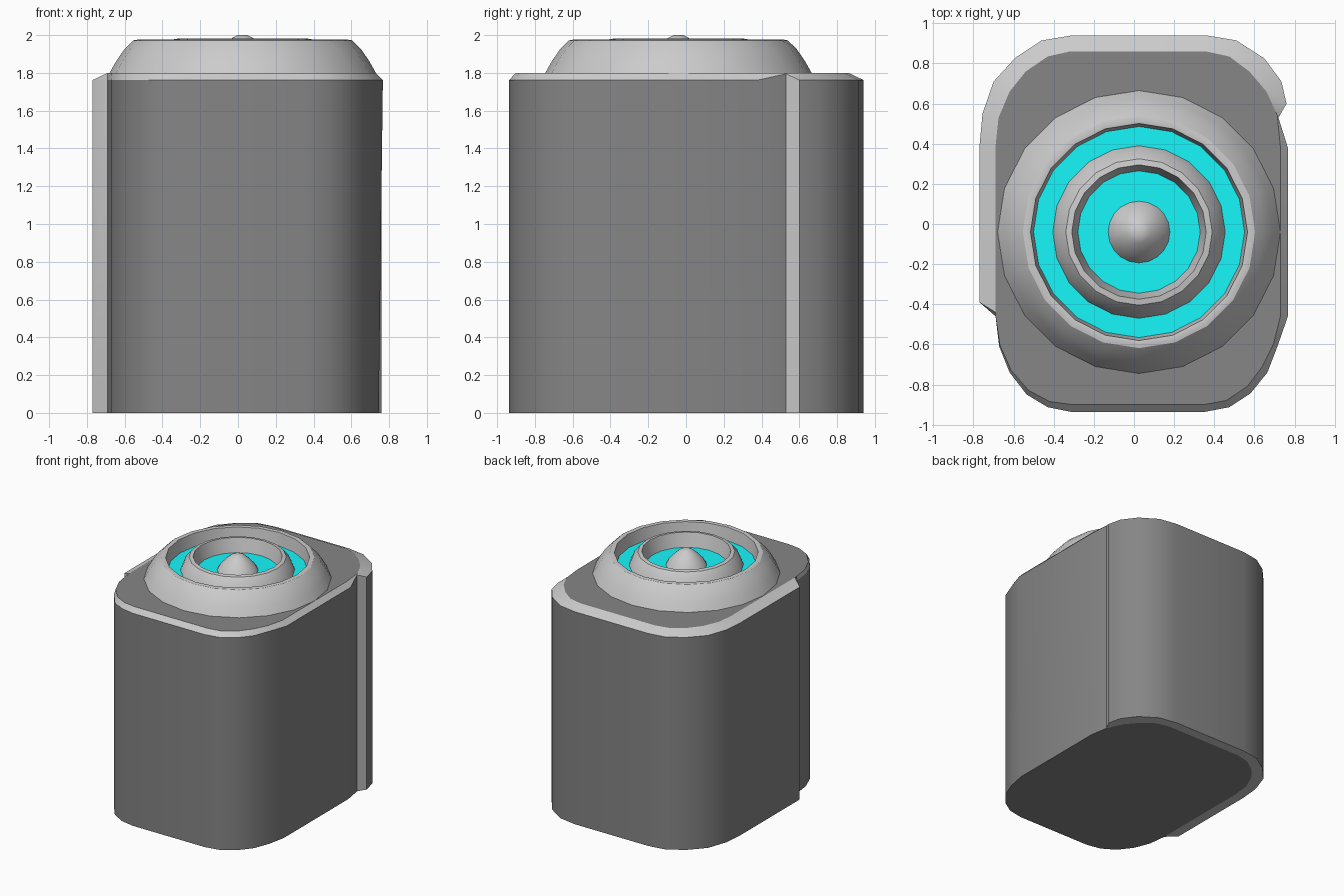
import bpy, bmesh, math

if "Cube" in bpy.data.objects:
    bpy.data.objects.remove(bpy.data.objects["Cube"])

CX, CY = 0.025, -0.04   # axis of the round top fitting
SEG = 20


def finish(name, bm, angle=30, color=None):
    bmesh.ops.remove_doubles(bm, verts=bm.verts, dist=0.0005)
    bmesh.ops.recalc_face_normals(bm, faces=bm.faces)
    me = bpy.data.meshes.new(name)
    bm.to_mesh(me)
    bm.free()
    ob = bpy.data.objects.new(name, me)
    bpy.context.collection.objects.link(ob)
    if color:
        mat = bpy.data.materials.new(name + "_colour")
        mat.diffuse_color = color
        mat.use_nodes = True
        mat.node_tree.nodes["Principled BSDF"].inputs["Base Color"].default_value = mat.diffuse_color
        me.materials.append(mat)
    bpy.ops.object.select_all(action='DESELECT')
    ob.select_set(True)
    bpy.context.view_layer.objects.active = ob
    bpy.ops.object.shade_smooth_by_angle(angle=math.radians(angle))
    return ob


def face(bm, *points):
    return bm.faces.new([bm.verts.new(p) for p in points])


def lathe(name, profile, cap=False, angle=30, color=None):
    """Revolve (radius, z) points about the fitting axis."""
    bm = bmesh.new()
    rings = []
    for r, z in profile:
        rings.append([bm.verts.new((CX + r * math.sin(2 * math.pi * k / SEG),
                                    CY + r * math.cos(2 * math.pi * k / SEG), z))
                      for k in range(SEG)])
    for a, b in zip(rings, rings[1:]):
        for i in range(SEG):
            j = (i + 1) % SEG
            bm.faces.new((a[i], a[j], b[j], b[i]))
    if cap:
        bm.faces.new(rings[0])
        bm.faces.new(rings[-1])
    ob = finish(name, bm, angle, color)
    # open shells: make sure the top of each fitting faces up and out
    if not cap:
        me = ob.data
        total = sum(p.normal.z * p.area for p in me.polygons)
        if total < 0:
            me.flip_normals()
    return ob


# Body outline: (outer x, outer y, top x, top y), stepped at two corners
OUTLINE = [
    (-.69, -.46, -.69, -.46), (-.672, -.61, -.668, -.605), (-.62, -.74, -.612, -.73),
    (-.535, -.85, -.525, -.83), (-.43, -.913, -.42, -.885), (-.31, -.937, -.31, -.90),
    (.35, -.937, .35, -.90), (.475, -.913, .46, -.88), (.58, -.845, .565, -.81),
    (.665, -.74, .64, -.71), (.715, -.61, .695, -.60), (.767, -.46, .73, -.46),
    (.767, .38, .73, .38), (.72, .53, .715, .53),
    (.76, .60, .715, .54), (.735, .71, .66, .66), (.65, .825, .575, .76),
    (.51, .915, .475, .835), (.36, .94, .36, .86), (-.31, .94, -.32, .86),
    (-.46, .915, -.43, .835), (-.59, .83, -.54, .76), (-.70, .71, -.62, .66),
    (-.755, .55, -.675, .53), (-.77, .39, -.69, .39), (-.77, -.39, -.69, -.44),
]
N = len(OUTLINE)
STEPS = (13, N - 1)     # outline edges that form the two step faces

foot, sole, rim, top = [], [], [], []
for i, (ox, oy, tx, ty) in enumerate(OUTLINE):
    foot.append((ox - (.022 if i in (11, 12) else 0), oy, 0))
    sole.append((tx, ty, 0) if i > 13 else foot[i])
    rim.append((ox, oy, 1.795 if i == 13 else 1.762))
    top.append((tx, ty, 1.80))

# Dark casing (walls, top, underside) and light trim (bevel, steps, foot band)
casing, trim = bmesh.new(), bmesh.new()
for i in range(N):
    j = (i + 1) % N
    face(trim if i in STEPS else casing, foot[i], foot[j], rim[j], rim[i])
    face(trim, rim[i], rim[j], top[j], top[i])
    if i in STEPS:
        ring = [foot[i], sole[i], sole[j], foot[j]]
        face(trim, *[p for k, p in enumerate(ring) if p not in ring[:k]])
    elif i > 13:
        face(trim, foot[i], sole[i], sole[j], foot[j])
face(casing, *top)
face(casing, *reversed(sole))


def finish_shell(name, bm, color=None):
    """Faces are already wound outward, so keep their direction."""
    saved = bmesh.ops.recalc_face_normals
    bmesh.ops.remove_doubles(bm, verts=bm.verts, dist=0.0005)
    me = bpy.data.meshes.new(name)
    bm.to_mesh(me)
    bm.free()
    ob = bpy.data.objects.new(name, me)
    bpy.context.collection.objects.link(ob)
    if color:
        mat = bpy.data.materials.new(name + "_colour")
        mat.diffuse_color = color
        mat.use_nodes = True
        mat.node_tree.nodes["Principled BSDF"].inputs["Base Color"].default_value = mat.diffuse_color
        me.materials.append(mat)
    bpy.ops.object.select_all(action='DESELECT')
    ob.select_set(True)
    bpy.context.view_layer.objects.active = ob
    bpy.ops.object.shade_smooth_by_angle(angle=math.radians(30))


finish_shell("casing", casing, (0.237, 0.237, 0.237, 1))
finish_shell("casing_trim", trim)

# Round collar on the top
lathe("collar", [(.705, 1.80), (.67, 1.862), (.627, 1.925), (.579, 1.972),
                 (.558, 1.976), (.541, 1.973), (.526, 1.87)])

# Coloured floor inside the collar
lathe("glow_floor", [(.53, 1.87), (.10, 1.87)], color=(0.008, 0.93, 0.96, 1))

# Inner raised ring
lathe("inner_ring", [(.43, 1.87), (.405, 1.93), (.365, 1.978), (.335, 1.983),
                     (.305, 1.87)])

# Centre knob
lathe("centre_knob", [(.155, 1.868), (.135, 1.905), (.095, 1.95), (.055, 1.985),
                      (.025, 2.0)], cap=True)
